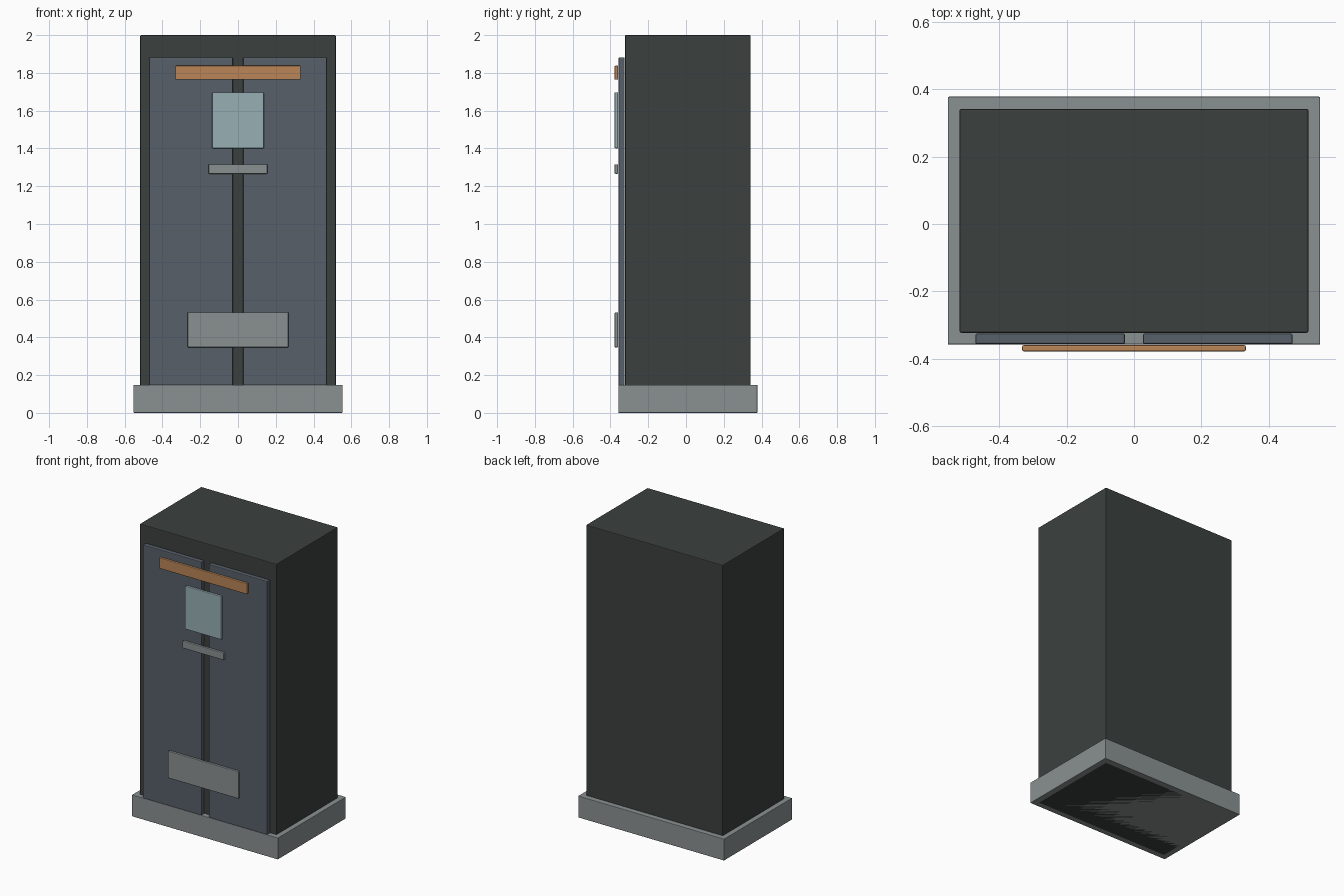
import bpy

if "Cube" in bpy.data.objects:
    bpy.data.objects.remove(bpy.data.objects["Cube"])


def material(name, hex_code):
    # hex sRGB to linear viewport colour
    rgb = [int(hex_code[i:i + 2], 16) / 255 for i in (0, 2, 4)]
    lin = [c / 12.92 if c <= 0.04045 else ((c + 0.055) / 1.055) ** 2.4 for c in rgb]
    mat = bpy.data.materials.new(name)
    mat.diffuse_color = (*lin, 1)
    mat.use_nodes = True
    mat.node_tree.nodes["Principled BSDF"].inputs["Base Color"].default_value = mat.diffuse_color
    return mat


charcoal = material("charcoal", "3B403F")
grey = material("grey metal", "8A9191")
slate = material("slate blue", "57606A")
copper = material("copper", "BA8556")
glass = material("pale glass", "97B0B3")


def box(name, x, y, z, mat, bevel):
    # box from (min, max) ranges, with a slight chamfer
    bpy.ops.mesh.primitive_cube_add(size=1)
    ob = bpy.context.object
    ob.name = name
    for v in ob.data.vertices:
        v.co = [r[0] if c < 0 else r[1] for c, r in zip(v.co, (x, y, z))]
    ob.data.materials.append(mat)
    mod = ob.modifiers.new("chamfer", 'BEVEL')
    mod.width = bevel
    mod.segments = 2
    return ob


# Cabinet and plinth
box("cabinet_body", (-0.518, 0.518), (-0.323, 0.342), (0, 2), charcoal, 0.005)
box("plinth", (-0.553, 0.553), (-0.358, 0.378), (0, 0.148), grey, 0.003)

# Pair of doors
for side, x in (("left", (-0.471, -0.027)), ("right", (0.027, 0.471))):
    box(side + "_door", x, (-0.357, -0.325), (0.146, 1.882), slate, 0.005)

# Front fittings: half width, bottom, top
for name, w, z0, z1, mat in (
    ("header_strip", 0.332, 1.764, 1.838, copper),
    ("window_panel", 0.137, 1.401, 1.697, glass),
    ("handle_bar", 0.156, 1.266, 1.316, grey),
    ("lower_plate", 0.267, 0.347, 0.532, grey),
):
    box(name, (-w, w), (-0.378, -0.36), (z0, z1), mat, 0.004)
